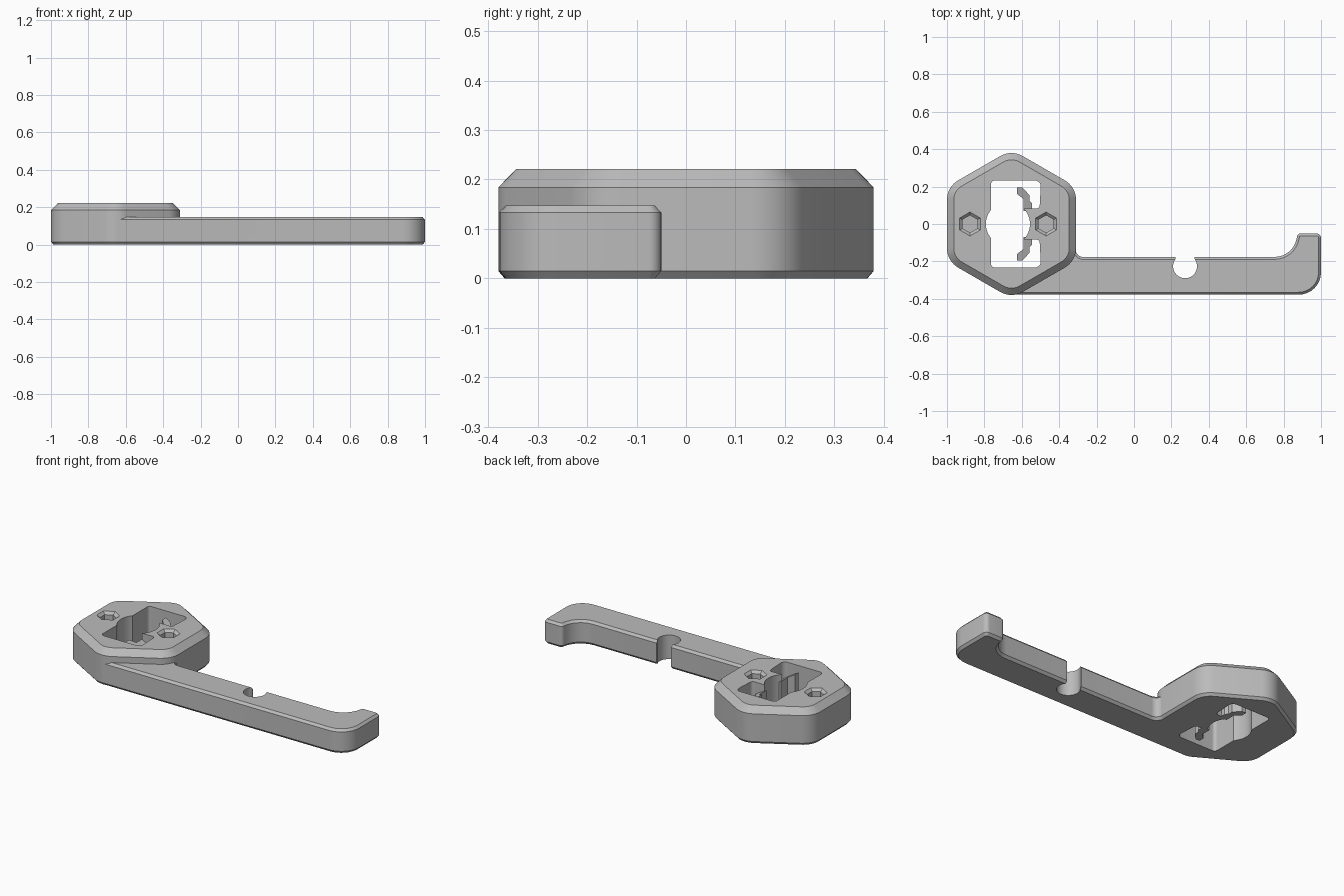
import bpy, bmesh, math
from mathutils import Vector

if "Cube" in bpy.data.objects:
    bpy.data.objects.remove(bpy.data.objects["Cube"])

grey = bpy.data.materials.new("plain grey")
grey.use_nodes = True
grey.diffuse_color = (0.5, 0.5, 0.5, 1)
grey.node_tree.nodes["Principled BSDF"].inputs["Base Color"].default_value = (0.5, 0.5, 0.5, 1)


def rounded(corners, steps=8):
    """Outline through (x, y, radius) corners, each replaced by a fillet arc."""
    out = []
    for i, (x, y, r) in enumerate(corners):
        p = Vector((x, y))
        if r == 0:
            out.append(p)
            continue
        a = (Vector(corners[i - 1][:2]) - p).normalized()
        b = (Vector(corners[(i + 1) % len(corners)][:2]) - p).normalized()
        half = a.angle(b) / 2
        centre = p + (a + b).normalized() * (r / math.sin(half))
        start = p + a * (r / math.tan(half)) - centre
        end = p + b * (r / math.tan(half)) - centre
        sweep = math.atan2(start.cross(end), start.dot(end))
        for k in range(steps + 1):
            t = sweep * k / steps
            c, s = math.cos(t), math.sin(t)
            out.append(centre + Vector((start.x * c - start.y * s, start.x * s + start.y * c)))
    return out


def inset(pts, d):
    """Move a counter-clockwise outline inwards by d."""
    out = []
    for i, p in enumerate(pts):
        e = (p - pts[i - 1]).normalized()
        f = (pts[(i + 1) % len(pts)] - p).normalized()
        n, m = Vector((-e.y, e.x)), Vector((-f.y, f.x))
        out.append(p + (n + m) * (d / (1 + n.dot(m))))
    return out


def solid(name, pts, levels):
    """Stack the outline at each (z, inset) level and close the ends."""
    bm = bmesh.new()
    rings = [[bm.verts.new((p.x, p.y, z)) for p in inset(pts, d)] for z, d in levels]
    for lo, hi in zip(rings, rings[1:]):
        for i in range(len(lo)):
            bm.faces.new((lo[i - 1], lo[i], hi[i], hi[i - 1]))
    bm.faces.new(rings[0][::-1])
    bm.faces.new(rings[-1])
    bmesh.ops.recalc_face_normals(bm, faces=bm.faces)
    mesh = bpy.data.meshes.new(name)
    bm.to_mesh(mesh)
    bm.free()
    mesh.materials.append(grey)
    obj = bpy.data.objects.new(name, mesh)
    bpy.context.collection.objects.link(obj)
    return obj


def combine(body, other, operation):
    mod = body.modifiers.new(operation.lower(), "BOOLEAN")
    mod.operation, mod.solver, mod.object = operation, "EXACT", other
    bpy.context.view_layer.objects.active = body
    bpy.ops.object.modifier_apply(modifier=mod.name)
    bpy.data.objects.remove(other)


def ngon(x, y, r, n, turn=0.0):
    return [Vector((x + r * math.cos(turn + math.tau * i / n),
                    y + r * math.sin(turn + math.tau * i / n))) for i in range(n)]


def mirrored(corners, side):
    """Keep the outline, or flip it across y = 0 keeping its winding."""
    return corners if side > 0 else [(x, -y, r) for x, y, r in reversed(corners)]


THROUGH = [(-0.1, 0), (0.4, 0)]
CX = -0.655

# Hexagonal head with softened corners and chamfered rims
head = [(p.x, p.y, 0.12) for p in ngon(CX, 0, 0.398, 6, math.pi / 6)]
body = solid("hook_body", rounded(head), [(0, 0.013), (0.015, 0), (0.184, 0), (0.221, 0.036)])

# Long arm with upturned tip
arm = [(-0.655, -0.378, 0), (1, -0.378, 0.12), (1, -0.05, 0.025), (0.875, -0.05, 0.02),
       (0.85, -0.176, 0.12), (-0.312, -0.176, 0.04), (-0.312, -0.1, 0), (-0.36, -0.1, 0),
       (-0.42, -0.2, 0), (-0.64, -0.3, 0)]
combine(body, solid("arm", rounded(arm), [(0, 0.013), (0.015, 0), (0.133, 0), (0.147, 0.013)]), "UNION")

# Round notch in the arm with its open mouth
combine(body, solid("notch", ngon(0.273, -0.226, 0.064, 40), THROUGH), "DIFFERENCE")
mouth = [(0.223, -0.22, 0), (0.323, -0.22, 0), (0.323, -0.12, 0), (0.223, -0.12, 0)]
combine(body, solid("mouth", rounded(mouth), THROUGH), "DIFFERENCE")

# Central opening: tall window with a round bore
window = [(-0.765, -0.232, 0.02), (-0.59, -0.232, 0), (-0.59, 0.232, 0), (-0.765, 0.232, 0.02)]
combine(body, solid("window", rounded(window), THROUGH), "DIFFERENCE")
combine(body, solid("bore", ngon(-0.674, 0, 0.118, 48), THROUGH), "DIFFERENCE")

# Relief slots and the spring prongs beside them
slot = [(-0.62, 0.083, 0), (-0.505, 0.083, 0.018), (-0.497, 0.232, 0.03), (-0.62, 0.232, 0)]
prong = [(-0.592, 0.07, 0), (-0.545, 0.07, 0), (-0.545, 0.11, 0), (-0.56, 0.125, 0),
         (-0.56, 0.155, 0), (-0.596, 0.195, 0), (-0.625, 0.195, 0), (-0.625, 0.16, 0),
         (-0.592, 0.135, 0)]
for side in (1, -1):
    combine(body, solid("slot", rounded(mirrored(slot, side)), THROUGH), "DIFFERENCE")
for side in (1, -1):
    clip = solid("prong", rounded(mirrored(prong, side)), [(0, 0), (0.2, 0)])
    for v in clip.data.vertices:
        if v.co.z > 0.1:
            v.co.z -= 0.5 * (v.co.x + 0.625)
    combine(body, clip, "UNION")

# Chamfered hexagonal pockets either side of the opening
for x in (-0.877, -0.47):
    pocket = solid("pocket", ngon(x, 0, 0.064, 6, math.pi / 6),
                   [(0.165, 0.015), (0.206, 0.015), (0.221, 0), (0.241, -0.02)])
    combine(body, pocket, "DIFFERENCE")

# Smooth fillets, crisp chamfers
bpy.ops.object.select_all(action="DESELECT")
body.select_set(True)
bpy.context.view_layer.objects.active = body
bpy.ops.object.shade_smooth_by_angle(angle=math.radians(25))
